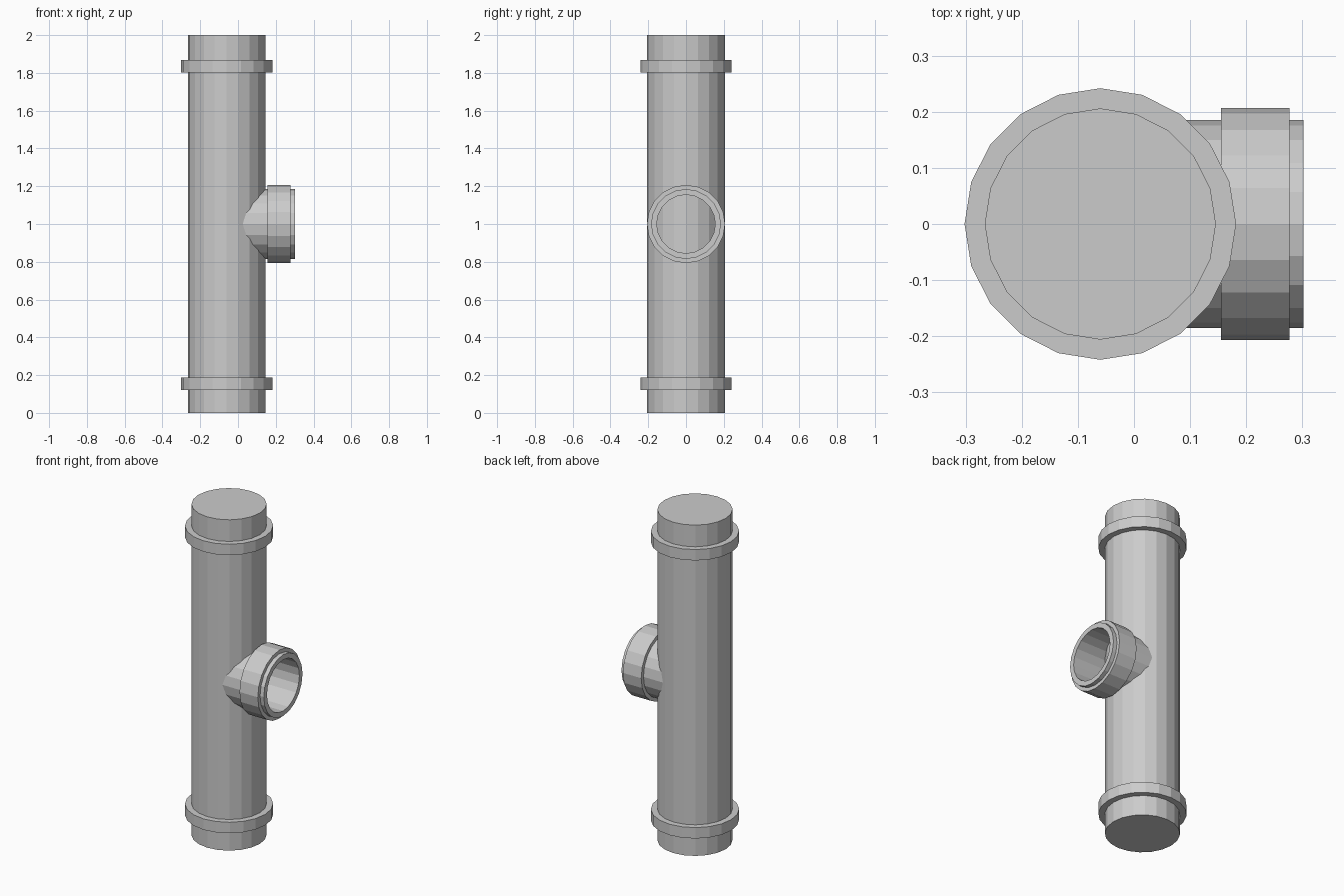
import bpy, math
from mathutils import Matrix

if "Cube" in bpy.data.objects:
    bpy.data.objects.remove(bpy.data.objects["Cube"])

SIDES = 20
AXIS_X = -0.06      # vertical pipe axis
PIPE_R = 0.206


def lathe(name, profile, matrix, closed):
    """Revolve (radius, height) points around local z, flat shaded.
    An open profile gets end caps; a closed one makes a ring."""
    n = len(profile)
    verts = [(r * math.cos(2 * math.pi * s / SIDES),
              r * math.sin(2 * math.pi * s / SIDES), h)
             for r, h in profile for s in range(SIDES)]
    faces = []
    for i in range(n if closed else n - 1):
        a, b = i * SIDES, (i + 1) % n * SIDES
        for s in range(SIDES):
            t = (s + 1) % SIDES
            faces.append((a + s, a + t, b + t, b + s))
    if not closed:
        faces.append(tuple(reversed(range(SIDES))))
        faces.append(tuple(range((n - 1) * SIDES, n * SIDES)))
    mesh = bpy.data.meshes.new(name)
    mesh.from_pydata(verts, [], faces)
    obj = bpy.data.objects.new(name, mesh)
    obj.matrix_world = matrix
    bpy.context.collection.objects.link(obj)
    return obj


def ring(name, r_in, r_out, h0, h1, matrix):
    return lathe(name, [(r_out, h0), (r_out, h1), (r_in, h1), (r_in, h0)],
                 matrix, True)


upright = Matrix.Translation((AXIS_X, 0, 0))
sideways = Matrix.Translation((0, 0, 1.0)) @ Matrix.Rotation(math.pi / 2, 4, 'Y')

# Capped vertical pipe
lathe("main_pipe", [(PIPE_R, 0), (PIPE_R, 2)], upright, False)

# Flanges near both ends
for name, z in (("lower_flange", 0.122), ("upper_flange", 1.803)):
    ring(name, PIPE_R - 0.004, 0.242, z, z + 0.066, upright)

# Open side branch (runs into the pipe wall) and its collar
ring("branch_pipe", 0.155, 0.185, 0.0, 0.302, sideways)
ring("branch_collar", 0.181, 0.207, 0.155, 0.277, sideways)
